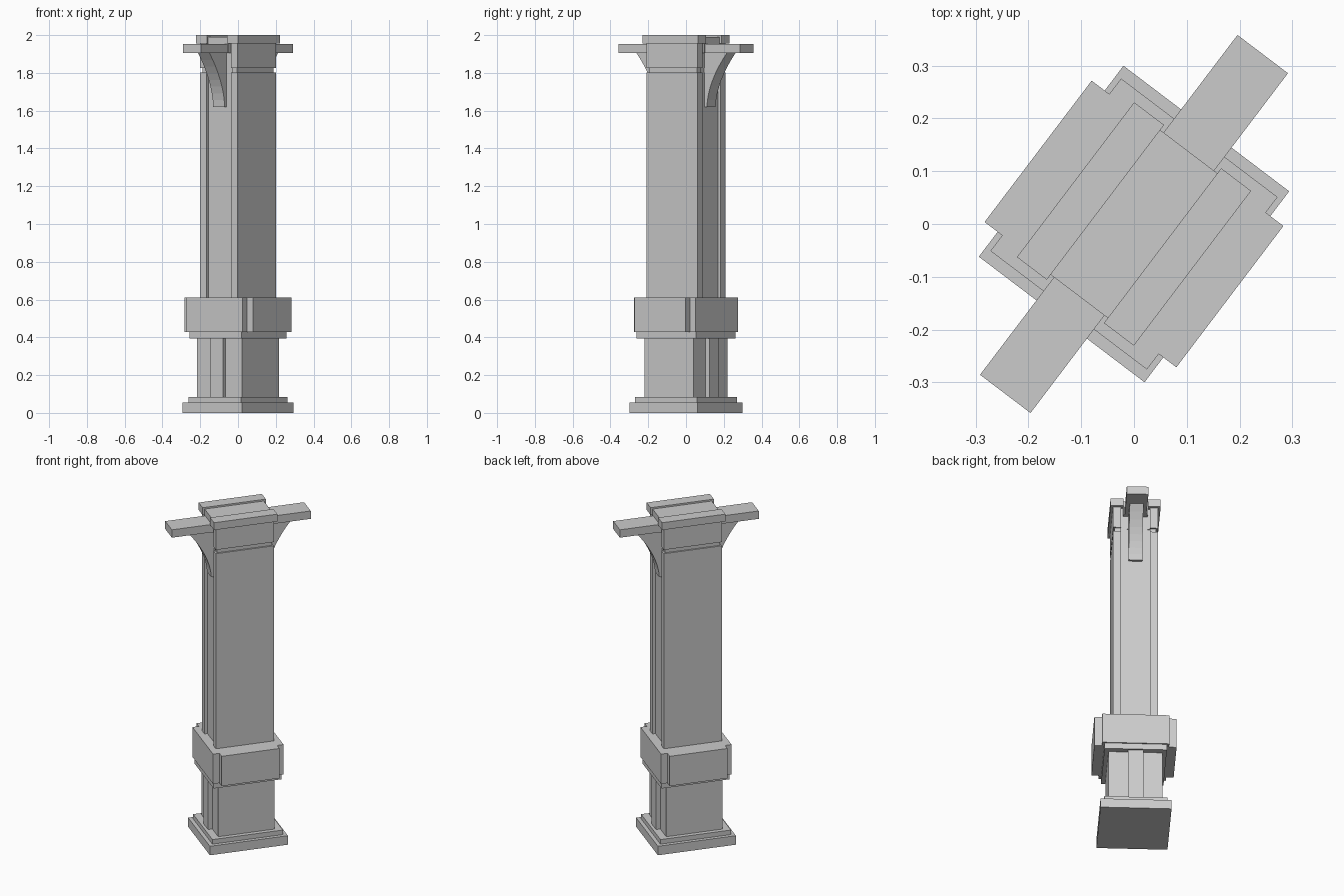
import bpy
import bmesh
from math import radians

cube = bpy.data.objects.get("Cube")
if cube:
    bpy.data.objects.remove(cube, do_unlink=True)

TURN = radians(52.85)

stone = bpy.data.materials.new("grey_stone")
stone.use_nodes = True
GREY = (0.6, 0.6, 0.6, 1)
stone.diffuse_color = GREY
stone.node_tree.nodes["Principled BSDF"].inputs["Base Color"].default_value = GREY


def extrude(name, points, offset):
    """Flat outline pushed along an offset, turned with the whole pillar."""
    bm = bmesh.new()
    face = bm.faces.new([bm.verts.new(p) for p in points])
    moved = bmesh.ops.extrude_face_region(bm, geom=[face])["geom"]
    verts = [g for g in moved if isinstance(g, bmesh.types.BMVert)]
    bmesh.ops.translate(bm, verts=verts, vec=offset)
    bmesh.ops.recalc_face_normals(bm, faces=bm.faces)
    mesh = bpy.data.meshes.new(name)
    bm.to_mesh(mesh)
    bm.free()
    mesh.materials.append(stone)
    obj = bpy.data.objects.new(name, mesh)
    obj.rotation_euler.z = TURN
    bpy.context.collection.objects.link(obj)


def prism(name, quarter, bottom, top):
    """Vertical prism from a quarter outline mirrored over both axes."""
    q = list(quarter)
    r = q[::-1]
    ring = q + [(-x, y) for x, y in r] + [(-x, -y) for x, y in q] + [(x, -y) for x, y in r]
    extrude(name, [(x, y, bottom) for x, y in ring], (0, 0, top - bottom))


def box(name, x0, x1, y0, y1, bottom, top):
    ring = [(x0, y0), (x1, y0), (x1, y1), (x0, y1)]
    extrude(name, [(x, y, bottom) for x, y in ring], (0, 0, top - bottom))


# Base and pedestal
prism("base_plate", [(0.227, 0.197)], 0, 0.055)
prism("base_step", [(0.205, 0.175)], 0.055, 0.083)
prism("pedestal", [(0.188, 0.042), (0.163, 0.042), (0.163, 0.149)], 0.083, 0.393)
prism("pedestal_moulding", [(0.198, 0.173)], 0.393, 0.428)
prism("belt", [(0.205, 0.186), (0.168, 0.186), (0.168, 0.228)], 0.428, 0.61)

# Shaft with recessed panels, neck groove and capital
recessed = [(0.152, 0.08), (0.169, 0.08), (0.169, 0.124)]
prism("shaft", recessed, 0.61, 1.802)
prism("neck_groove", [(0.15, 0.08), (0.16, 0.08), (0.16, 0.115)], 1.802, 1.825)
prism("capital", recessed, 1.825, 1.955)
prism("cap_centre", [(0.172, 0.068)], 1.905, 1.99)

# Mirrored cap rails, arms and curved brackets
for side, s in (("left", 1), ("right", -1)):
    box(side + "_cap_rail", -0.184, 0.184, -s * 0.139, -s * 0.068, 1.955, 2)
    box(side + "_arm", s * 0.172, s * 0.404, -0.06, 0.06, 1.905, 1.953)
    steps = 8
    curve = [(0.168 + 0.132 * (i / steps) ** 1.8, 1.62 + 0.285 * i / steps)
             for i in range(steps + 1)]
    outline = [(0.15, 1.62)] + curve + [(0.15, 1.905)]
    extrude(side + "_bracket", [(s * x, -0.038, z) for x, z in outline], (0, 0.076, 0))
